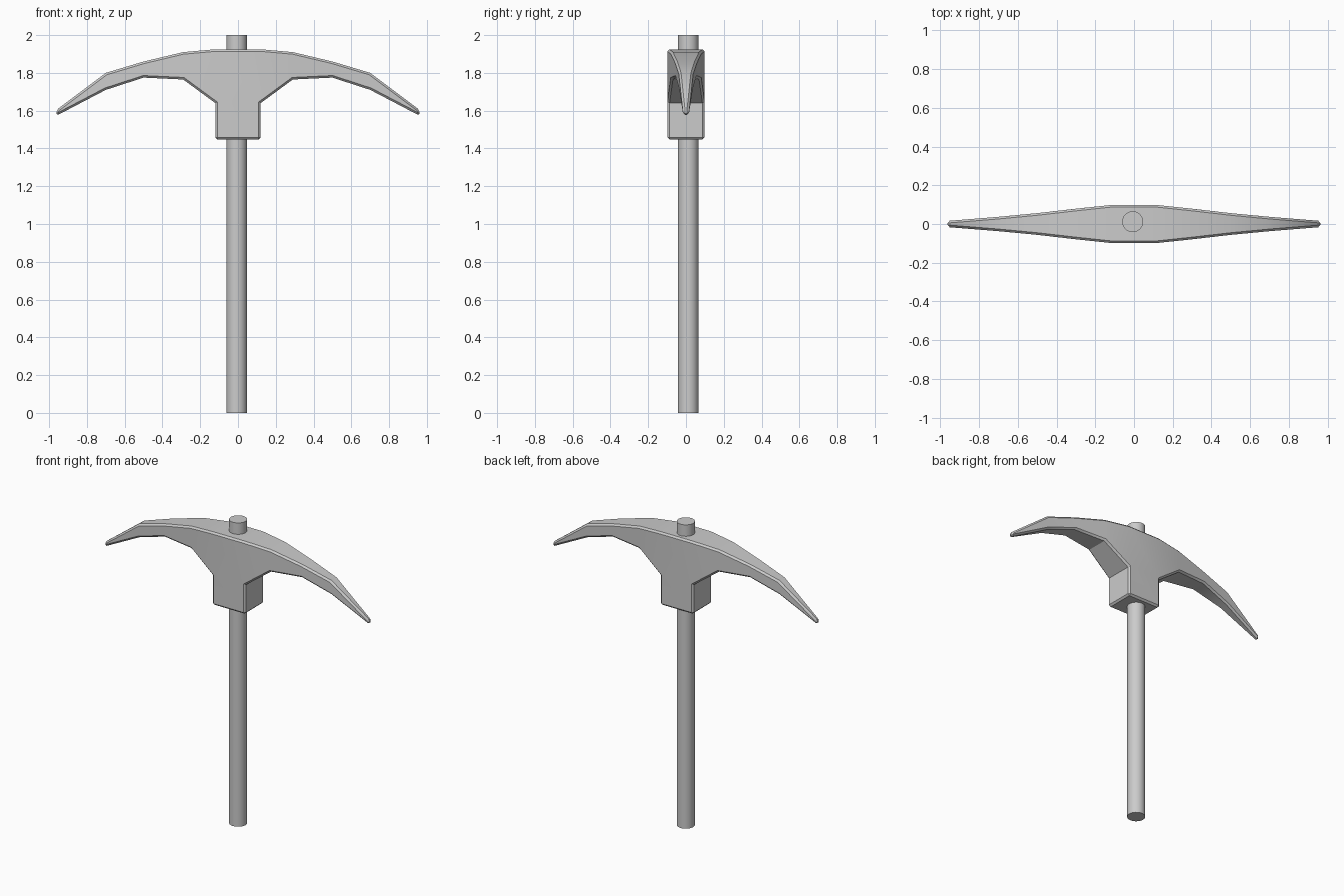
import bpy, bmesh

if "Cube" in bpy.data.objects:
    bpy.data.objects.remove(bpy.data.objects["Cube"])

# Head stations: x, top z, bottom z, half depth (right half, mirrored below)
half = [(0.12, 1.925, 1.64, 0.098), (0.29, 1.91, 1.765, 0.08), (0.50, 1.86, 1.775, 0.056),
        (0.70, 1.80, 1.71, 0.037), (0.962, 1.603, 1.573, 0.016)]
stations = [(-x, t, b, d) for x, t, b, d in reversed(half)] + half

# Pick head: tapered, curved arms plus the socket block
bm = bmesh.new()
rings = []
for x, t, b, d in stations:
    rings.append([bm.verts.new(p) for p in ((x, -d, b), (x, d, b), (x, d, t), (x, -d, t))])
mid = len(half)
for i in range(len(rings) - 1):
    a, c = rings[i], rings[i + 1]
    for k in range(4):
        if i == mid - 1 and k == 0:
            continue  # the socket block continues below here
        n = (k + 1) % 4
        bm.faces.new((a[k], a[n], c[n], c[k]))
bm.faces.new(rings[0])
bm.faces.new(rings[-1])

# Socket block
left, right = rings[mid - 1], rings[mid]
top = [left[0], right[0], right[1], left[1]]
base = [bm.verts.new((v.co.x, v.co.y, 1.447)) for v in top]
for k in range(4):
    n = (k + 1) % 4
    bm.faces.new((top[k], top[n], base[n], base[k]))
bm.faces.new(base)
bmesh.ops.recalc_face_normals(bm, faces=bm.faces)


def is_side(face):
    return len({v.co.y > 0 for v in face.verts}) == 1


# Chamfer the outline, the tips and the bottom of the socket
chamfer = []
for e in bm.edges:
    p, q = (v.co for v in e.verts)
    outline = sum(is_side(f) for f in e.link_faces) == 1
    ends = abs(p.x - q.x) < 1e-4 and (abs(p.x) > 0.95 or max(p.z, q.z) < 1.5)
    if outline or ends:
        chamfer.append(e)
bmesh.ops.bevel(bm, geom=chamfer, offset=0.011, offset_type='OFFSET', segments=1,
                profile=0.5, affect='EDGES', clamp_overlap=True)
mesh = bpy.data.meshes.new("pick_head")
bm.to_mesh(mesh)
bm.free()
head = bpy.data.objects.new("pick_head", mesh)
bpy.context.collection.objects.link(head)

# Handle
bpy.ops.mesh.primitive_cylinder_add(vertices=32, radius=0.054, depth=2, location=(-0.007, 0.012, 1))
handle = bpy.context.object
handle.name = "handle"

for ob in (head, handle):
    bpy.ops.object.select_all(action='DESELECT')
    ob.select_set(True)
    bpy.context.view_layer.objects.active = ob
    bpy.ops.object.shade_smooth_by_angle(angle=0.52)
